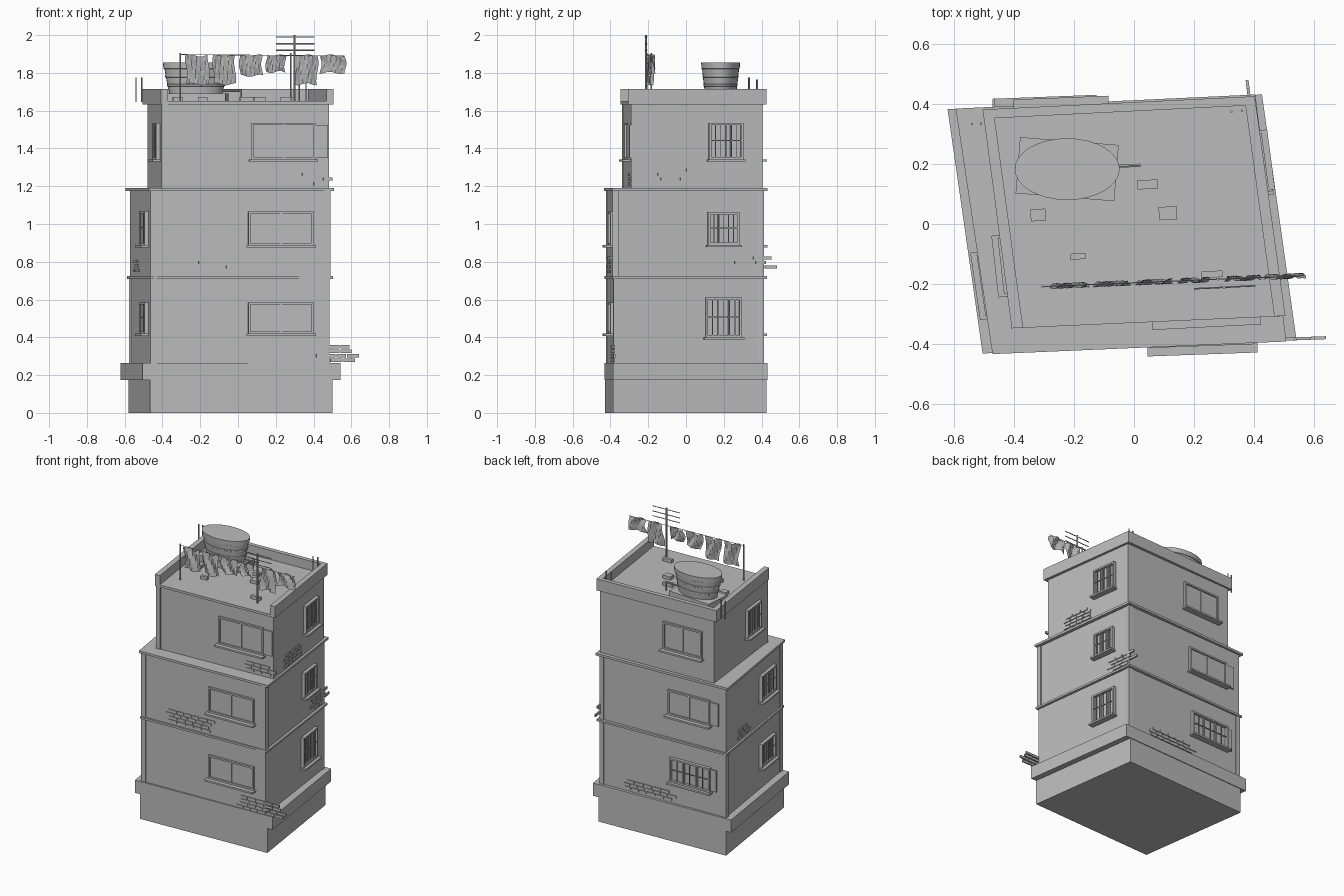
import bpy, bmesh, math, random
from mathutils import Matrix, Vector

random.seed(4)
if "Cube" in bpy.data.objects:
    bpy.data.objects.remove(bpy.data.objects["Cube"])

plaster = bpy.data.materials.new("plaster_grey")
plaster.use_nodes = True
plaster.diffuse_color = (0.5, 0.5, 0.5, 1)
plaster.node_tree.nodes["Principled BSDF"].inputs["Base Color"].default_value = (0.5, 0.5, 0.5, 1)


def finish(name, bm):
    mesh = bpy.data.meshes.new(name)
    bm.to_mesh(mesh)
    bm.free()
    ob = bpy.data.objects.new(name, mesh)
    bpy.context.collection.objects.link(ob)
    mesh.materials.append(plaster)
    return ob


def box(bm, lo, hi, frame=Matrix()):
    lo, hi = Vector(lo), Vector(hi)
    size = Matrix.Diagonal((hi - lo).to_4d())
    size[3][3] = 1
    bmesh.ops.create_cube(bm, size=1, matrix=frame @ Matrix.Translation((lo + hi) / 2) @ size)


def prism(bm, corners, z0, z1):
    lower = [bm.verts.new((x, y, z0)) for x, y in corners]
    upper = [bm.verts.new((x, y, z1)) for x, y in corners]
    bm.faces.new(lower[::-1])
    bm.faces.new(upper)
    for i in range(4):
        j = (i + 1) % 4
        bm.faces.new((lower[i], lower[j], upper[j], upper[i]))


def slab(name, corners, z0, z1):
    bm = bmesh.new()
    prism(bm, corners, z0, z1)
    finish(name, bm)


def rod(bm, p, q, r, sides=6):
    p, q = Vector(p), Vector(q)
    turn = (q - p).to_track_quat('Z', 'Y').to_matrix().to_4x4()
    bmesh.ops.create_cone(bm, cap_ends=True, segments=sides, radius1=r, radius2=r,
                          depth=(q - p).length, matrix=Matrix.Translation((p + q) / 2) @ turn)


# Footprints: front-left, front-right, back-right, back-left as seen from the front
base = [(-.465, -.43), (.50, -.386), (.388, .425), (-.58, .38)]
belt = [(-.505, -.432), (.542, -.386), (.427, .432), (-.622, .383)]
lower = [(-.457, -.418), (.484, -.384), (.385, .408), (-.572, .372)]
ledge = [(-.472, -.434), (.508, -.392), (.405, .432), (-.595, .385)]
upper = [(-.40, -.335), (.482, -.29), (.39, .405), (-.48, .37)]
roof = [(-.408, -.348), (.505, -.307), (.403, .426), (-.505, .382)]
inner = [(-.37, -.346), (.468, -.308), (.372, .395), (-.465, .353)]
storeys = [(lower, .26, .715), (lower, .72, 1.18), (upper, 1.185, 1.64)]

slab("plinth", base, 0, .18)
slab("plinth_belt", belt, .175, .265)
for i, (plan, z0, z1) in enumerate(storeys):
    slab(f"storey_{i + 1}", plan, z0, z1)
slab("first_floor_ledge", [(x * .988, y * .995) for x, y in ledge], .71, .724)
slab("second_floor_ledge", ledge, 1.174, 1.19)
slab("roof_slab", roof, 1.633, 1.65)

# Parapet on three sides, open at the front
bm = bmesh.new()
for i, j in ((1, 2), (2, 3), (3, 0)):
    prism(bm, [roof[i], roof[j], inner[j], inner[i]], 1.645, 1.715)
finish("parapet", bm)

FRONT, RIGHT, BACK, LEFT = range(4)


def wall_frame(storey, side, coord, z):
    """Local frame on a wall: X along it, Y outward, Z up."""
    plan = storeys[storey][0]
    a, b = Vector(plan[side]), Vector(plan[(side + 1) % 4])
    k = side % 2
    p = a.lerp(b, (coord - a[k]) / (b[k] - a[k]))
    d = (b - a).normalized()
    return Matrix(((d.x, d.y, 0, p.x), (d.y, -d.x, 0, p.y), (0, 0, 1, z), (0, 0, 0, 1)))


def window(name, storey, side, a, b, z0, z1, panes=2, barred=False, shutter=0):
    f = wall_frame(storey, side, (a + b) / 2, z0)
    w, h, t = abs(b - a) / 2, z1 - z0, .012
    deep = .022 if barred else .014
    bm = bmesh.new()
    box(bm, (-w, -.01, 0), (w, .004, h), f)
    for s in (-1, 1):
        box(bm, (s * w - t / 2, -.01, 0), (s * w + t / 2, deep, h), f)
    box(bm, (-w, -.01, h - t), (w, deep, h), f)
    box(bm, (-w, -.01, 0), (w, deep, t), f)
    box(bm, (-w - .016, -.01, -.012), (w + .016, .042, 0), f)
    for i in range(1, panes):
        x = -w + 2 * w * i / panes
        box(bm, (x - .005, 0, 0), (x + .005, .01, h), f)
    if barred:
        for i in range(1, 6):
            x = -w + 2 * w * i / 6
            box(bm, (x - .002, .014, 0), (x + .002, .02, h), f)
        box(bm, (-w, .014, h * .5), (w, .019, h * .5 + .005), f)
    if shutter:
        box(bm, (w, -.005, .008), (w + shutter, .009, h - .01), f)
    finish(name, bm)


window("front_window_1", 0, FRONT, .06, .395, .42, .585)
window("front_window_2", 1, FRONT, .06, .395, .888, 1.065)
window("front_window_3", 2, FRONT, .075, .405, 1.342, 1.535, 2, shutter=.07)
window("left_window_1", 0, RIGHT, .108, .288, .40, .61, 3, True)
window("left_window_2", 1, RIGHT, .12, .275, .89, 1.063, 3, True)
window("left_window_3", 2, RIGHT, .125, .295, 1.342, 1.535, 3, True)
window("back_window_1", 0, BACK, -.16, -.455, .42, .59, 3, True, .05)
window("back_window_2", 1, BACK, -.14, -.45, .888, 1.065, 2, shutter=.07)
window("back_window_3", 2, BACK, -.10, -.385, 1.342, 1.535)
window("right_window_1", 0, LEFT, -.105, -.295, .42, .585, 3, True)
window("right_window_2", 1, LEFT, -.105, -.30, .888, 1.068, 3, True)
window("right_window_3", 2, LEFT, -.05, -.225, 1.342, 1.535, 3, True)


# Patches of exposed brick
def bricks(name, storey, side, coord, z, width, rows):
    f = wall_frame(storey, side, coord, z)
    bm = bmesh.new()
    for r in range(rows):
        x = -width / 2 + random.uniform(0, .06)
        end = width / 2 - random.uniform(0, .05)
        while x < end:
            n = random.uniform(.045, .065)
            box(bm, (x, -.004, r * .024), (x + n, .006, r * .024 + .017), f)
            x += n + .006
    finish(name, bm)


bricks("front_bricks_1", 0, FRONT, .435, .27, .37, 4)
bricks("front_bricks_2", 1, FRONT, -.11, .74, .35, 4)
bricks("front_bricks_3", 2, FRONT, .36, 1.205, .20, 3)
bricks("left_bricks_2", 1, RIGHT, .33, .74, .22, 4)
bricks("left_bricks_3", 2, RIGHT, -.05, 1.205, .22, 4)
bricks("back_bricks_1", 0, BACK, .02, .28, .38, 3)
bricks("right_bricks_2", 1, LEFT, .14, .745, .20, 3)

# Corner pilasters
for s, c in ((0, 0), (0, 2), (0, 3), (1, 0), (1, 1), (1, 2), (2, 0)):
    plan, z0, z1 = storeys[s]
    x, y = plan[c]
    bm = bmesh.new()
    sx, sy = math.copysign(1, x), math.copysign(1, y)
    cx, cy = x - sx * .012, y - sy * .012
    box(bm, (cx - .017, cy - .017, z0), (cx + .017, cy + .017, z1))
    finish(f"corner_pilaster_{s}_{c}", bm)

# Tapered oval water tank with raised bands
bm = bmesh.new()
rings, sides = [], 32
profile = [(.80, 1.69), (.85, 1.728), (.88, 1.730), (.88, 1.738), (.865, 1.74), (.905, 1.775),
           (.93, 1.777), (.93, 1.785), (.915, 1.787), (.95, 1.82), (.98, 1.822), (1, 1.855)]
for r, z in profile:
    rings.append([bm.verts.new((-.223 + .175 * r * math.cos(a), .183 + .103 * r * math.sin(a), z))
                  for a in (i * math.tau / sides for i in range(sides))])
for p, q in zip(rings, rings[1:]):
    for i in range(sides):
        j = (i + 1) % sides
        bm.faces.new((p[i], p[j], q[j], q[i]))
bm.faces.new(rings[0][::-1])
bm.faces.new(rings[-1])
tank = finish("water_tank", bm)
bpy.context.view_layer.objects.active = tank
tank.select_set(True)
bpy.ops.object.shade_smooth_by_angle(angle=math.radians(30))
tank.select_set(False)

bm = bmesh.new()
turn = Matrix.Translation((-.223, .183, 0)) @ Matrix.Rotation(-.08, 4, 'Z')
box(bm, (-.165, -.094, 1.645), (.165, .094, 1.69), turn)
finish("tank_stand", bm)
bm = bmesh.new()
rod(bm, (-.08, .192, 1.705), (.022, .196, 1.705), .006)
rod(bm, (.017, .196, 1.71), (.017, .196, 1.645), .005)
finish("tank_pipe", bm)

# Loose blocks on the roof
bm = bmesh.new()
for x, y, w, d in ((-.32, .03, .05, .04), (.045, .132, .07, .03), (.113, .036, .06, .044),
                   (-.187, -.108, .05, .02), (.26, -.168, .07, .022)):
    box(bm, (-w / 2, -d / 2, 0), (w / 2, d / 2, .024),
        Matrix.Translation((x, y, 1.648)) @ Matrix.Rotation(.06, 4, 'Z'))
finish("roof_blocks", bm)

# Aerial
bm = bmesh.new()
rod(bm, (.30, -.212, 1.645), (.30, -.212, 2), .006)
for z in (1.99, 1.954, 1.92):
    rod(bm, (.20, -.216, z), (.405, -.206, z), .003)
finish("aerial", bm)

# Washing line with hanging cloths
line_y = lambda x: -.196 + .042 * x
bm = bmesh.new()
for x in (-.305, .28):
    rod(bm, (x, line_y(x), 1.645), (x, line_y(x), 1.905), .005)
rod(bm, (-.305, line_y(-.305), 1.897), (.565, line_y(.565), 1.89), .002)
finish("washing_line", bm)
for n, (x0, x1, z0) in enumerate(((-.275, -.155, 1.74), (-.13, -.015, 1.74), (.01, .128, 1.785),
                                  (.15, .25, 1.805), (.305, .42, 1.74), (.437, .568, 1.80))):
    bm = bmesh.new()
    bmesh.ops.create_grid(bm, x_segments=8, y_segments=6, size=.5)
    for v in bm.verts:
        u, t = v.co.x + .5, v.co.y + .5
        x = x0 + (x1 - x0) * u + .006 * math.sin(5 * t + n)
        z = z0 + (1.892 - z0) * t + .006 * math.sin(7 * u + n)
        v.co = (x, line_y(x) + .010 * math.sin(9 * u + 4 * t + n), z)
    finish(f"cloth_{n + 1}", bm)

# Reinforcing rods left standing at the back corners
bm = bmesh.new()
for x, y, z in ((-.54, .333, 1.775), (-.51, .335, 1.775), (.325, .375, 1.765), (.36, .378, 1.765)):
    rod(bm, (x, y, 1.645), (x, y, z), .004)
finish("reinforcing_rods", bm)
